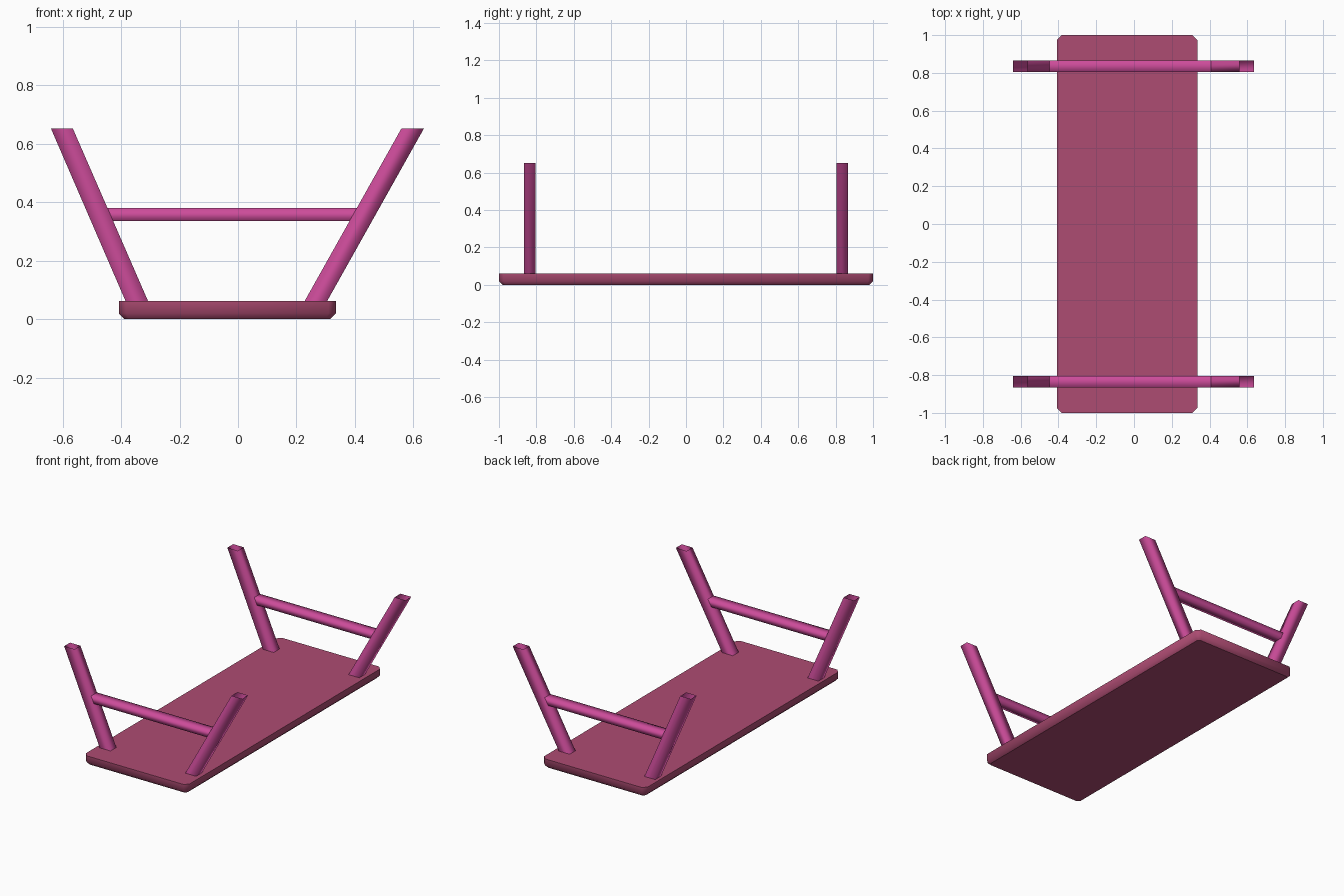
import bpy, bmesh

if "Cube" in bpy.data.objects:
    bpy.data.objects.remove(bpy.data.objects["Cube"])

def material(name, rgb):
    m = bpy.data.materials.new(name)
    m.diffuse_color = (*rgb, 1)
    m.use_nodes = True
    m.node_tree.nodes["Principled BSDF"].inputs["Base Color"].default_value = m.diffuse_color
    return m

ROSE = material("dusty rose", (0.42, 0.072, 0.170))
PINK = material("magenta pink", (0.61, 0.072, 0.325))

def add_object(name, bm, mat):
    mesh = bpy.data.meshes.new(name)
    bm.to_mesh(mesh)
    bm.free()
    mesh.materials.append(mat)
    obj = bpy.data.objects.new(name, mesh)
    bpy.context.collection.objects.link(obj)
    return obj

# Tabletop: corner-cut slab whose lower rim is chamfered
def tabletop():
    x0, x1, y1, c = -0.408, 0.335, 1.0, 0.025

    def outline(inset, z):
        a, b, d = x0 + inset, x1 - inset, y1 - inset
        k = c - inset * 0.5
        pts = [(a + k, -d), (b - k, -d), (b, -d + k), (b, d - k),
               (b - k, d), (a + k, d), (a, d - k), (a, -d + k)]
        return [bm.verts.new((x, y, z)) for x, y in pts]

    bm = bmesh.new()
    rings = [outline(0.02, 0), outline(0, 0.02), outline(0, 0.062)]
    bm.faces.new(rings[0][::-1])
    top = bm.faces.new(rings[2])
    for lo, hi in zip(rings, rings[1:]):
        for i in range(8):
            j = (i + 1) % 8
            bm.faces.new((lo[i], lo[j], hi[j], hi[i]))
    for f in bm.faces:
        f.smooth = len(f.verts) == 4
    for e in top.edges:
        e.smooth = False
    for e in bm.edges:
        if all(v.co.z < 0.001 for v in e.verts):
            e.smooth = False
    add_object("tabletop", bm, ROSE)

# Square tube: four-point xz profile given depth in y, open on the listed sides
def tube(name, profile, y, open_sides):
    bm = bmesh.new()
    front = [bm.verts.new((x, y - 0.03, z)) for x, z in profile]
    back = [bm.verts.new((x, y + 0.03, z)) for x, z in profile]
    bm.faces.new(front)
    bm.faces.new(back[::-1])
    for i in range(4):
        if i not in open_sides:
            j = (i + 1) % 4
            bm.faces.new((front[j], front[i], back[i], back[j]))
    for f in bm.faces:
        f.smooth = True
    add_object(name, bm, PINK)

tabletop()

# Splayed legs with open ends, and a cross bar between each pair
for side, y in (("front", -0.835), ("back", 0.835)):
    tube(side + "_left_leg",
         [(-0.384, 0.06), (-0.307, 0.06), (-0.565, 0.652), (-0.640, 0.652)], y, (0, 2))
    tube(side + "_right_leg",
         [(0.227, 0.06), (0.304, 0.06), (0.636, 0.652), (0.559, 0.652)], y, (0, 2))
    tube(side + "_cross_bar",
         [(-0.428, 0.336), (0.382, 0.336), (0.407, 0.381), (-0.448, 0.381)], y, (1, 3))
